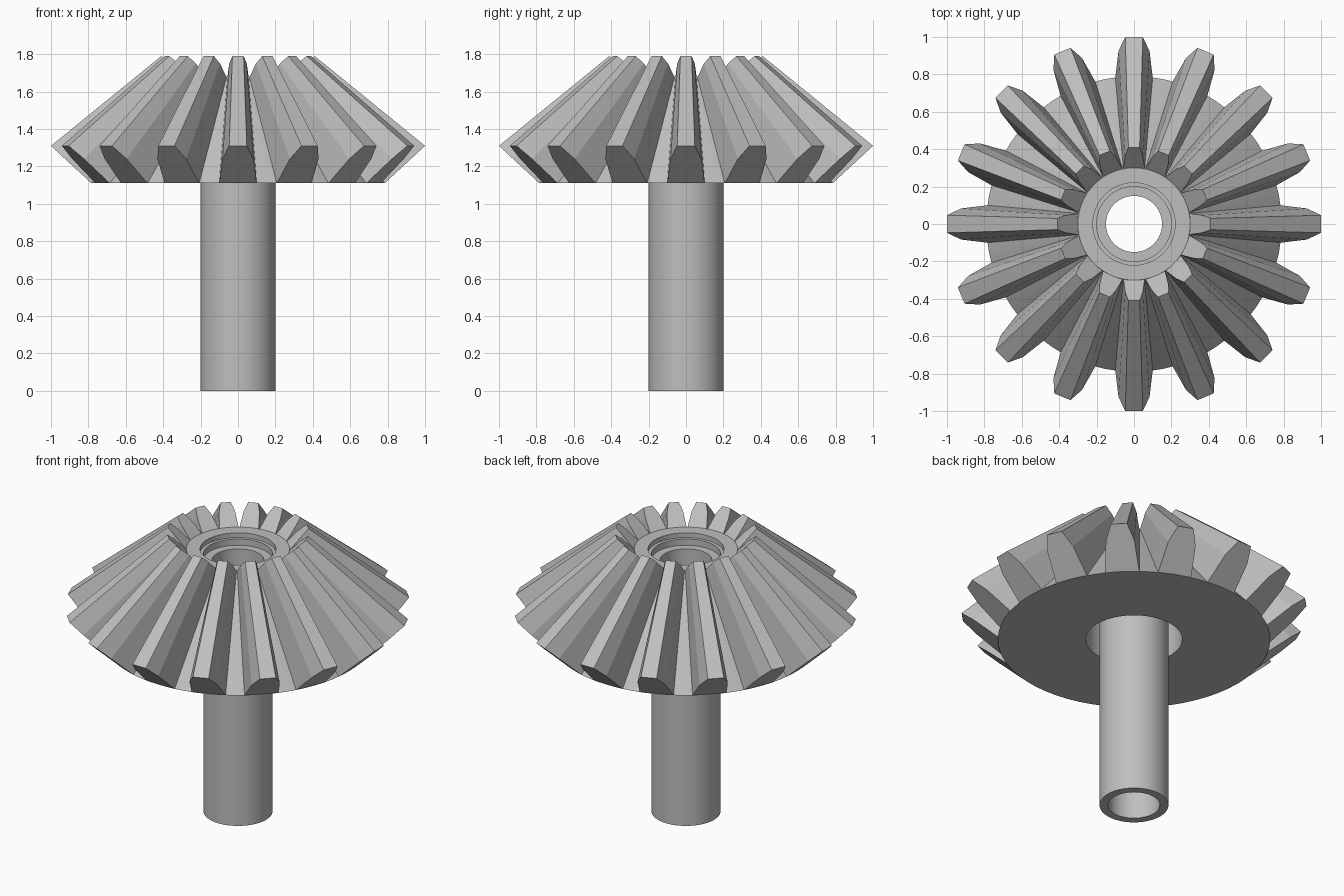
import bpy, bmesh, math
from mathutils import Matrix

cube = bpy.data.objects.get("Cube")
if cube:
    bpy.data.objects.remove(cube, do_unlink=True)

TEETH = 16
SEGMENTS = 64

steel = bpy.data.materials.new("grey_steel")
steel.use_nodes = True
colour = (0.52, 0.52, 0.52, 1)
steel.diffuse_color = colour
steel.node_tree.nodes["Principled BSDF"].inputs["Base Color"].default_value = colour


def finish(name, bm):
    bmesh.ops.recalc_face_normals(bm, faces=bm.faces)
    mesh = bpy.data.meshes.new(name)
    bm.to_mesh(mesh)
    bm.free()
    mesh.materials.append(steel)
    obj = bpy.data.objects.new(name, mesh)
    bpy.context.collection.objects.link(obj)
    return obj


def lathe(name, profile):
    """Revolve a closed (radius, height) profile around z."""
    bm = bmesh.new()
    rings = []
    for i in range(SEGMENTS):
        a = math.tau * i / SEGMENTS
        rings.append([bm.verts.new((r * math.cos(a), r * math.sin(a), z))
                      for r, z in profile])
    n = len(profile)
    for i in range(SEGMENTS):
        a, b = rings[i], rings[(i + 1) % SEGMENTS]
        for j in range(n):
            k = (j + 1) % n
            bm.faces.new((a[j], b[j], b[k], a[k]))
    obj = finish(name, bm)
    bpy.ops.object.select_all(action='DESELECT')
    obj.select_set(True)
    bpy.context.view_layer.objects.active = obj
    bpy.ops.object.shade_smooth_by_angle(angle=math.radians(30))
    return obj


# Hollow shaft
lathe("shaft", [(0.15, 0), (0.2, 0), (0.2, 1.61), (0.15, 1.61)])

# Conical gear body with a stepped bore
lathe("gear_body", [(0.28, 1.11), (0.79, 1.11), (0.30, 1.68), (0.22, 1.68),
                    (0.22, 1.65), (0.20, 1.65), (0.20, 1.58), (0.28, 1.58)])

# Tapered teeth: each end is a (half width, radius, height) outline, root to tip
outer_end = [(0.10, 0.784, 1.11), (0.083, 0.925, 1.24), (0.047, 1.0, 1.31)]
inner_end = [(0.057, 0.295, 1.675), (0.047, 0.365, 1.75), (0.03, 0.41, 1.79)]

bm = bmesh.new()
for t in range(TEETH):
    turn = Matrix.Rotation(math.tau * t / TEETH, 3, 'Z')
    ends = []
    for outline in (outer_end, inner_end):
        points = [(w, r, z) for w, r, z in outline]
        points += [(-w, r, z) for w, r, z in reversed(outline)]
        verts = [bm.verts.new(p) for p in points]
        bmesh.ops.transform(bm, matrix=turn.to_4x4(), verts=verts)
        bm.faces.new(verts)
        ends.append(verts)
    a, b = ends
    for j in range(len(a)):
        k = (j + 1) % len(a)
        bm.faces.new((a[j], a[k], b[k], b[j]))
finish("gear_teeth", bm)
